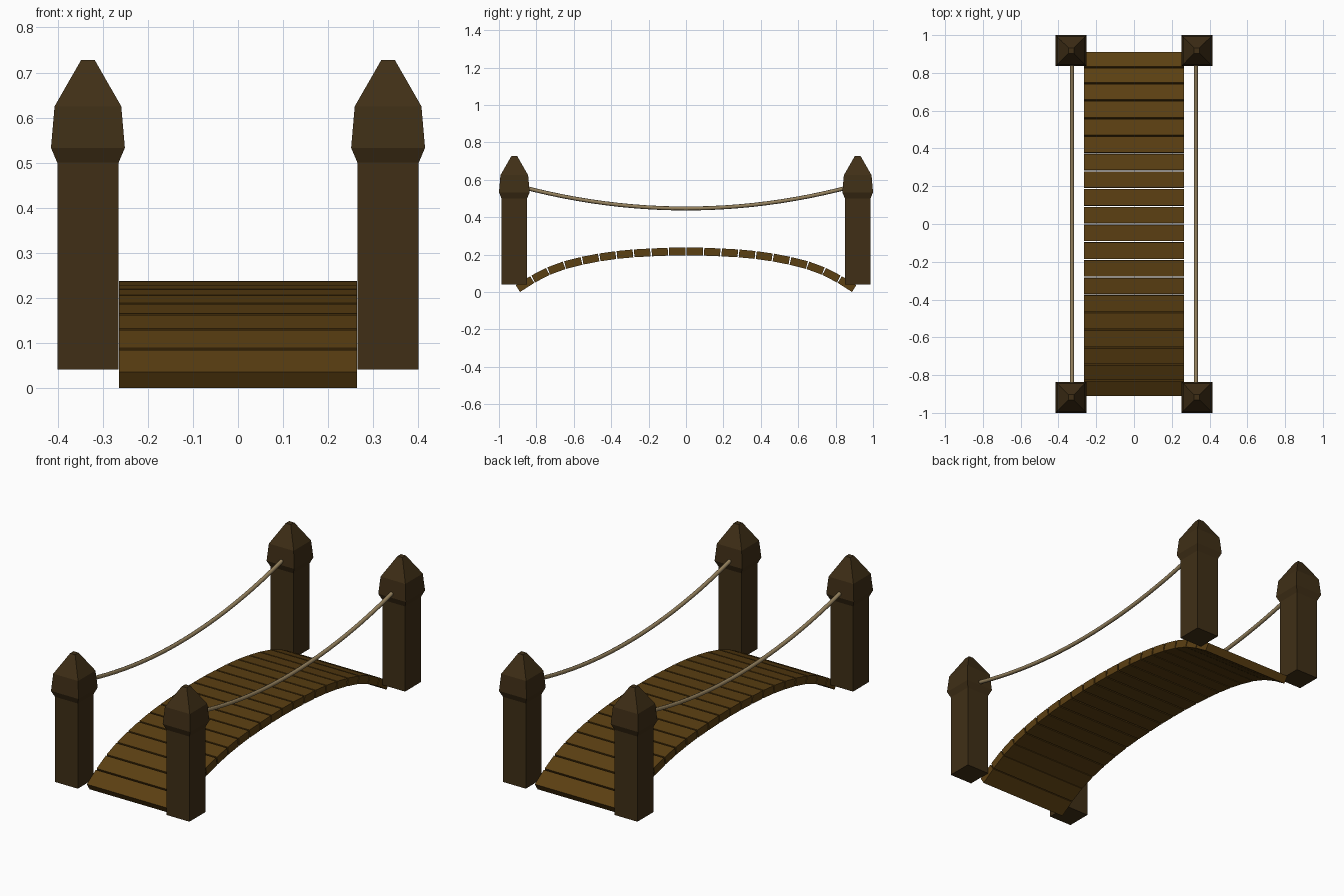
import bpy, bmesh
from mathutils import Vector

if "Cube" in bpy.data.objects:
    bpy.data.objects.remove(bpy.data.objects["Cube"])


def material(name, rgb):
    m = bpy.data.materials.new(name)
    m.diffuse_color = (*rgb, 1)
    m.use_nodes = True
    m.node_tree.nodes["Principled BSDF"].inputs["Base Color"].default_value = m.diffuse_color
    return m


POST = material("dark_wood", (0.05, 0.028, 0.008))
PLANK = material("plank_wood", (0.105, 0.05, 0.006))
ROPE = material("rope_fibre", (0.30, 0.22, 0.11))


def loft(name, rings, mat):
    """Join equal-sized vertex rings into one closed flat-faced solid."""
    bm = bmesh.new()
    loops = [[bm.verts.new(p) for p in r] for r in rings]
    n = len(loops[0])
    for a, b in zip(loops, loops[1:]):
        for i in range(n):
            j = (i + 1) % n
            bm.faces.new((a[i], a[j], b[j], b[i]))
    bm.faces.new(loops[0])
    bm.faces.new(loops[-1])
    bmesh.ops.recalc_face_normals(bm, faces=bm.faces[:])
    me = bpy.data.meshes.new(name)
    bm.to_mesh(me)
    bm.free()
    ob = bpy.data.objects.new(name, me)
    bpy.context.collection.objects.link(ob)
    me.materials.append(mat)
    return ob


# Posts: square shaft, flared collar, tapering cap (half width, height)
PROFILE = [(0.068, 0.041), (0.068, 0.50), (0.082, 0.533),
           (0.074, 0.625), (0.015, 0.728)]
for sx, side in ((-1, "left"), (1, "right")):
    for sy, end in ((-1, "front"), (1, "back")):
        cx, cy = sx * 0.333, sy * 0.918
        rings = [[(cx + a * h, cy + b * h, z)
                  for a, b in ((-1, -1), (1, -1), (1, 1), (-1, 1))]
                 for h, z in PROFILE]
        loft(f"{end}_{side}_post", rings, POST)

# Arched deck: separate planks following the top line (y, z)
TOP = [(0, 0.238), (0.094, 0.237), (0.188, 0.233), (0.282, 0.228),
       (0.375, 0.219), (0.467, 0.206), (0.56, 0.188), (0.655, 0.164),
       (0.745, 0.131), (0.83, 0.087), (0.91, 0.036)]
THICK, GAP, HALF = 0.042, 0.004, 0.264
for s, end in ((-1, "front"), (1, "back")):
    for k, (p, q) in enumerate(zip(TOP, TOP[1:])):
        p, q = Vector(p), Vector(q)
        d = (q - p).normalized()
        down = Vector((d.y, -d.x)) * THICK
        p = p + d * GAP
        if k < len(TOP) - 2:
            q = q - d * GAP
        section = (p, q, q + down, p + down)
        rings = [[(x, s * v.x, v.y) for v in section] for x in (-HALF, HALF)]
        loft(f"{end}_plank_{k + 1}", rings, PLANK)

# Sagging hand ropes between the posts
for x, side in ((-0.328, "left"), (0.328, "right")):
    cu = bpy.data.curves.new(f"{side}_rope", "CURVE")
    cu.dimensions = "3D"
    cu.bevel_depth = 0.0105
    cu.bevel_resolution = 2
    cu.use_fill_caps = True
    sp = cu.splines.new("POLY")
    N = 24
    sp.points.add(N)
    for i, pt in enumerate(sp.points):
        y = -0.87 + 1.74 * i / N
        pt.co = (x, y, 0.447 + 0.15 * y * y, 1)
    cu.materials.append(ROPE)
    ob = bpy.data.objects.new(f"{side}_rope", cu)
    bpy.context.collection.objects.link(ob)
